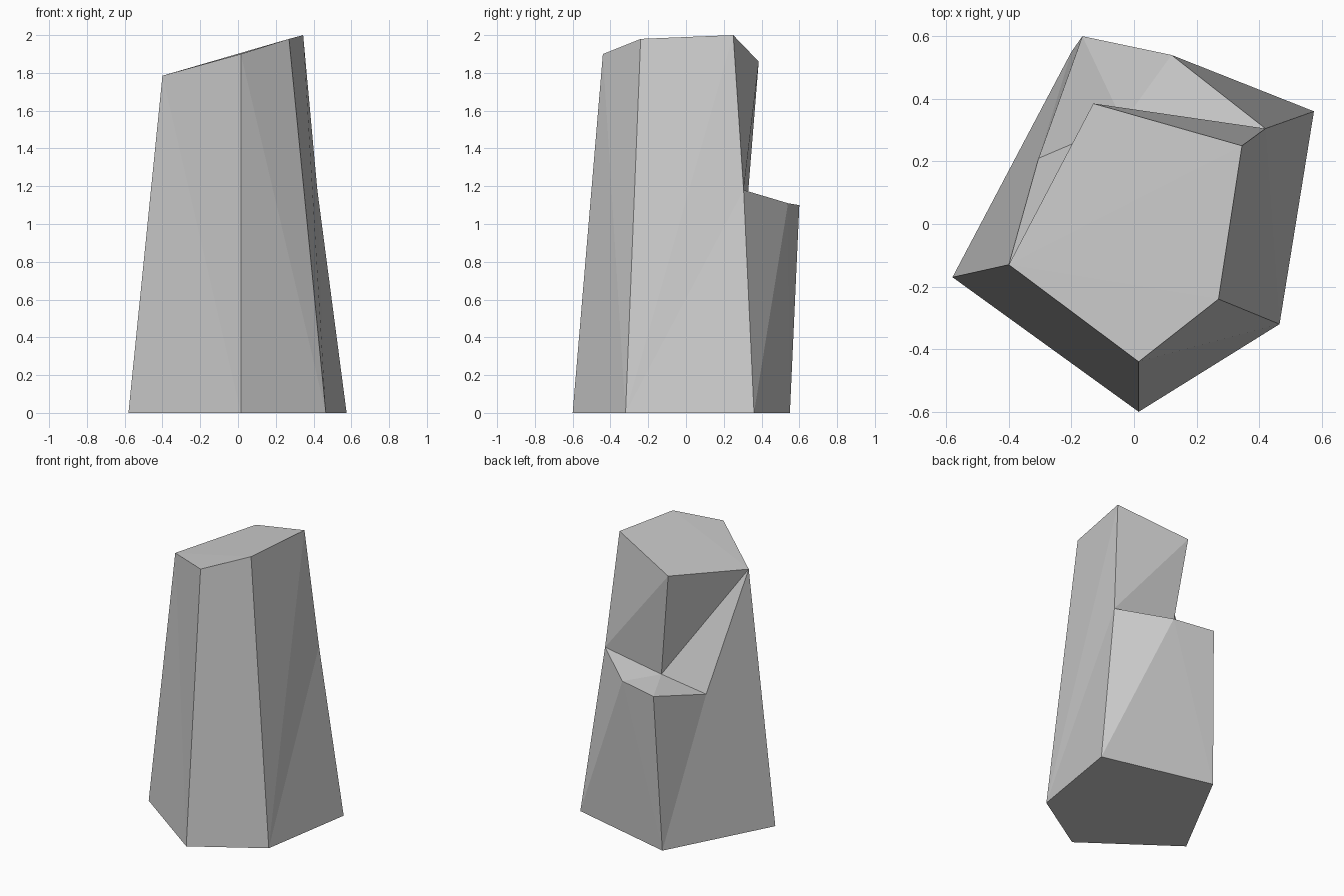
import bpy, bmesh

if "Cube" in bpy.data.objects:
    bpy.data.objects.remove(bpy.data.objects["Cube"])

# Profiles: footprint, slanted crown, and the broken-off ledge at the back
base = [(-.58, -.17, 0), (.015, -.60, 0), (.465, -.32, 0), (.575, .36, 0), (-.20, .55, 0)]
crown = [(-.40, -.13, 1.785), (.015, -.44, 1.90), (.27, -.24, 1.98), (.345, .25, 2.0), (-.13, .385, 1.86)]
ledge = [(.42, .305, 1.18), (.12, .54, 1.11), (-.165, .60, 1.10), (-.305, .21, 1.005)]
notch = (-.035, .325, 1.118)

bm = bmesh.new()
B = [bm.verts.new(p) for p in base]
T = [bm.verts.new(p) for p in crown]
L = [bm.verts.new(p) for p in ledge]
N = bm.verts.new(notch)


def tris(*groups):
    for g in groups:
        bm.faces.new(g)


# Underside and crown
bm.faces.new(B[::-1])
tris((T[0], T[1], T[2]), (T[0], T[2], T[3]), (T[0], T[3], T[4]))

# Two full-height front facets
for i in (0, 1):
    tris((B[i], B[i + 1], T[i]), (B[i + 1], T[i + 1], T[i]))

# Right side, bent where the ledge starts
tris((B[2], T[3], T[2]), (B[2], L[0], T[3]), (B[2], B[3], L[0]))

# Lower back and left side
tris((B[3], L[1], L[0]), (B[3], B[4], L[1]), (B[4], L[2], L[1]),
     (B[4], L[3], L[2]), (B[4], B[0], L[3]), (B[0], T[0], L[3]))

# Ledge top, fanned from the notch corner
for p, q in zip(L, L[1:]):
    tris((N, p, q))

# Break faces rising from the notch to the crown
rim = [L[3], T[0], T[4], L[0]]
for p, q in zip(rim, rim[1:]):
    tris((N, p, q))
tris((L[0], T[4], T[3]))

bmesh.ops.recalc_face_normals(bm, faces=bm.faces[:])
mesh = bpy.data.meshes.new("rock_pillar")
bm.to_mesh(mesh)
bm.free()
bpy.context.collection.objects.link(bpy.data.objects.new("rock_pillar", mesh))
